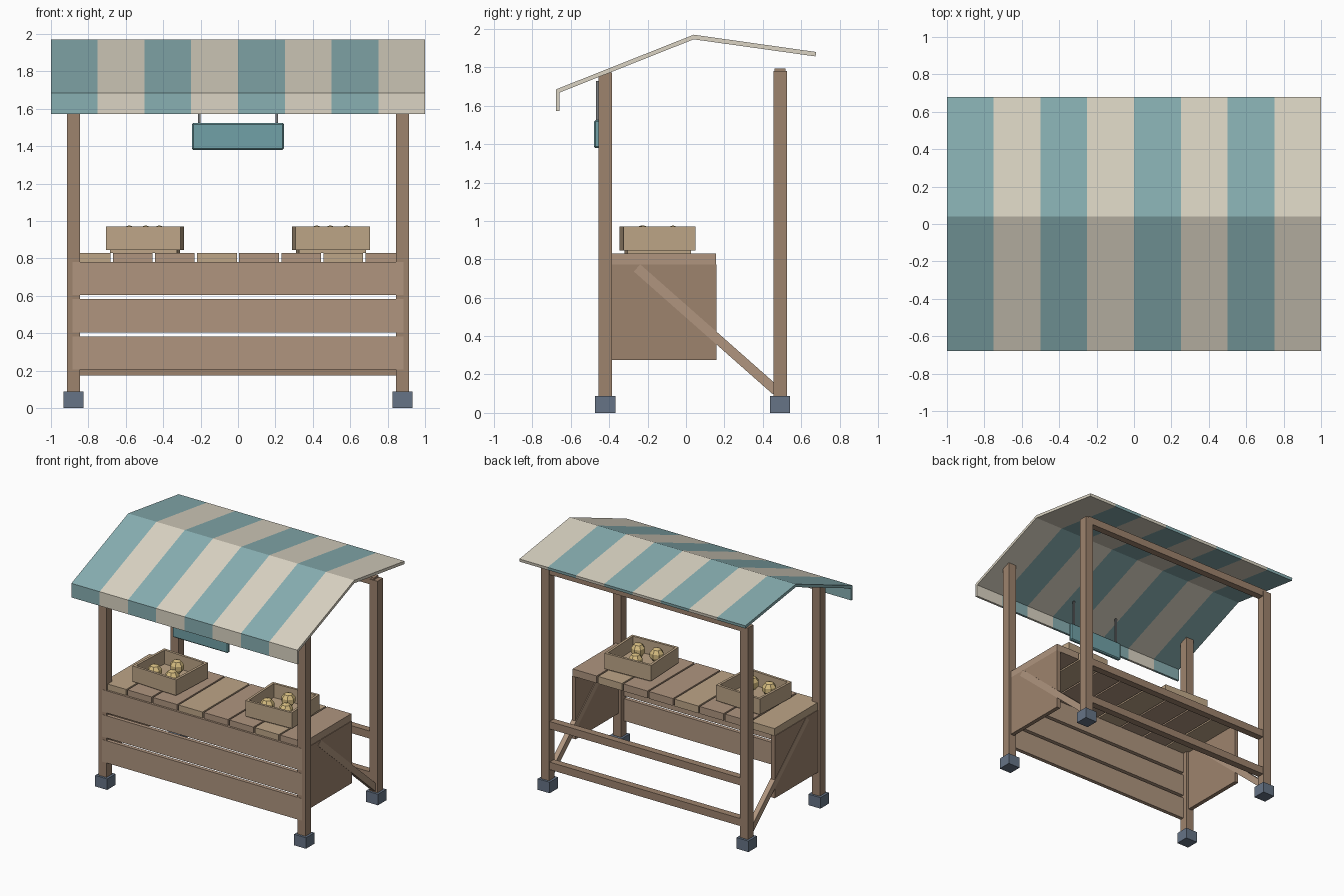
import bpy, bmesh, math
from mathutils import Matrix

if "Cube" in bpy.data.objects:
    bpy.data.objects.remove(bpy.data.objects["Cube"])


def material(name, r, g, b):
    m = bpy.data.materials.new(name)
    m.diffuse_color = [(c / 255) ** 2.2 for c in (r, g, b)] + [1]
    m.use_nodes = True
    m.node_tree.nodes["Principled BSDF"].inputs["Base Color"].default_value = m.diffuse_color
    return m


WOOD = material("wood", 156, 130, 109)
BOARD = material("board_wood", 174, 148, 126)
PALE = material("pale_wood", 188, 164, 134)
STONE = material("stone", 102, 115, 133)
TEAL = material("teal_cloth", 135, 174, 177)
CREAM = material("cream_cloth", 218, 211, 194)
SIGN = material("sign_paint", 112, 160, 166)
METAL = material("metal", 120, 122, 124)
FRUIT = material("produce", 214, 188, 128)


def finish(name, bm, mat):
    bmesh.ops.recalc_face_normals(bm, faces=bm.faces)
    me = bpy.data.meshes.new(name)
    bm.to_mesh(me)
    bm.free()
    me.materials.append(mat)
    ob = bpy.data.objects.new(name, me)
    bpy.context.collection.objects.link(ob)
    return ob


def box(name, x, y, z, mat, bevel=0.0):
    """Box from (min, max) ranges on each axis."""
    bm = bmesh.new()
    bmesh.ops.create_cube(bm, size=1)
    for v in bm.verts:
        v.co = [r[0] if c < 0 else r[1] for r, c in zip((x, y, z), v.co)]
    if bevel:
        bmesh.ops.bevel(bm, geom=bm.edges[:], offset=bevel, segments=1, affect='EDGES')
    return finish(name, bm, mat)


def extrude_x(name, profile, x0, x1, mat):
    """Extrude a (y, z) outline between two x positions."""
    bm = bmesh.new()
    face = bm.faces.new([bm.verts.new((x0, y, z)) for y, z in profile])
    new = bmesh.ops.extrude_face_region(bm, geom=[face])["geom"]
    bmesh.ops.translate(bm, vec=(x1 - x0, 0, 0),
                        verts=[g for g in new if isinstance(g, bmesh.types.BMVert)])
    return finish(name, bm, mat)


def around(c, half):
    return (c - half, c + half)


# Posts and stone feet
for s in (-1, 1):
    for label, y, top in (("front", -0.42, 1.773), ("rear", 0.49, 1.78)):
        box(label + "_post", around(s * 0.88, 0.035), around(y, 0.035), (0.04, top), WOOD)
        box(label + "_foot", around(s * 0.88, 0.053), around(y, 0.053), (0, 0.088), STONE)

# Rear rails and top beam
for name, z0, z1 in (("lower_rail", 0.175, 0.235), ("middle_rail", 0.5, 0.56),
                     ("top_beam", 1.735, 1.795)):
    box(name, (-0.88, 0.88), (0.462, 0.518), (z0, z1), WOOD)

# Front slats
for z in (0.205, 0.405, 0.605):
    box("front_slat", (-0.884, 0.884), (-0.456, -0.425), (z, z + 0.177), BOARD)

# Side panels and diagonal braces
a, b = (-0.255, 0.755), (0.47, 0.115)
length = math.dist(a, b)
ny, nz = (a[1] - b[1]) / length * 0.025, (b[0] - a[0]) / length * 0.025
brace = [(a[0] - ny, a[1] - nz), (b[0] - ny, b[1] - nz),
         (b[0] + ny, b[1] + nz), (a[0] + ny, a[1] + nz)]
for s in (-1, 1):
    box("side_panel", sorted((s * 0.865, s * 0.898)), (-0.44, 0.16), (0.275, 0.772), WOOD)
    extrude_x("side_brace", brace, s * 0.86, s * 0.9, BOARD)

# Counter planks
for i in range(8):
    box("counter_plank", around((i - 3.5) * 0.225, 0.106), (-0.44, 0.157), (0.772, 0.83),
        (PALE, BOARD, BOARD)[i % 3])

# Crates with produce, turned slightly
for s in (-1, 1):
    parts = [box("crate_base", (-0.18, 0.18), (-0.165, 0.165), (0.83, 0.86), PALE)]
    for t in (-1, 1):
        parts.append(box("crate_long_wall", (-0.2, 0.2), around(t * 0.178, 0.01),
                         (0.845, 0.97), PALE))
        parts.append(box("crate_short_wall", around(t * 0.19, 0.01), (-0.168, 0.168),
                         (0.845, 0.97), PALE))
    for x, y in ((-0.08, -0.08), (0.08, -0.08), (0, 0.08)):
        bm = bmesh.new()
        bmesh.ops.create_uvsphere(bm, u_segments=7, v_segments=5, radius=0.055,
                                  matrix=Matrix.Translation((x, y, 0.922)))
        parts.append(finish("produce", bm, FRUIT))
    for p in parts:
        p.data.transform(Matrix.Translation((s * 0.497, -0.148, 0))
                         @ Matrix.Rotation(s * math.radians(2.8), 4, 'Z'))

# Hanging sign
box("hanging_sign", (-0.247, 0.245), (-0.48, -0.448), (1.38, 1.525), SIGN, 0.008)
for s in (-1, 1):
    box("sign_hanger", around(s * 0.208, 0.007), (-0.468, -0.456), (1.515, 1.73), METAL)

# Striped canopy with front valance
canopy = [(-0.678, 1.572), (-0.678, 1.685), (0.04, 1.97), (0.678, 1.88),
          (0.675, 1.857), (0.04, 1.946), (-0.66, 1.668), (-0.66, 1.572)]
for i in range(8):
    x = -1 + i * 0.25
    extrude_x("canopy_stripe", canopy, x, x + 0.25, CREAM if i % 2 else TEAL)
